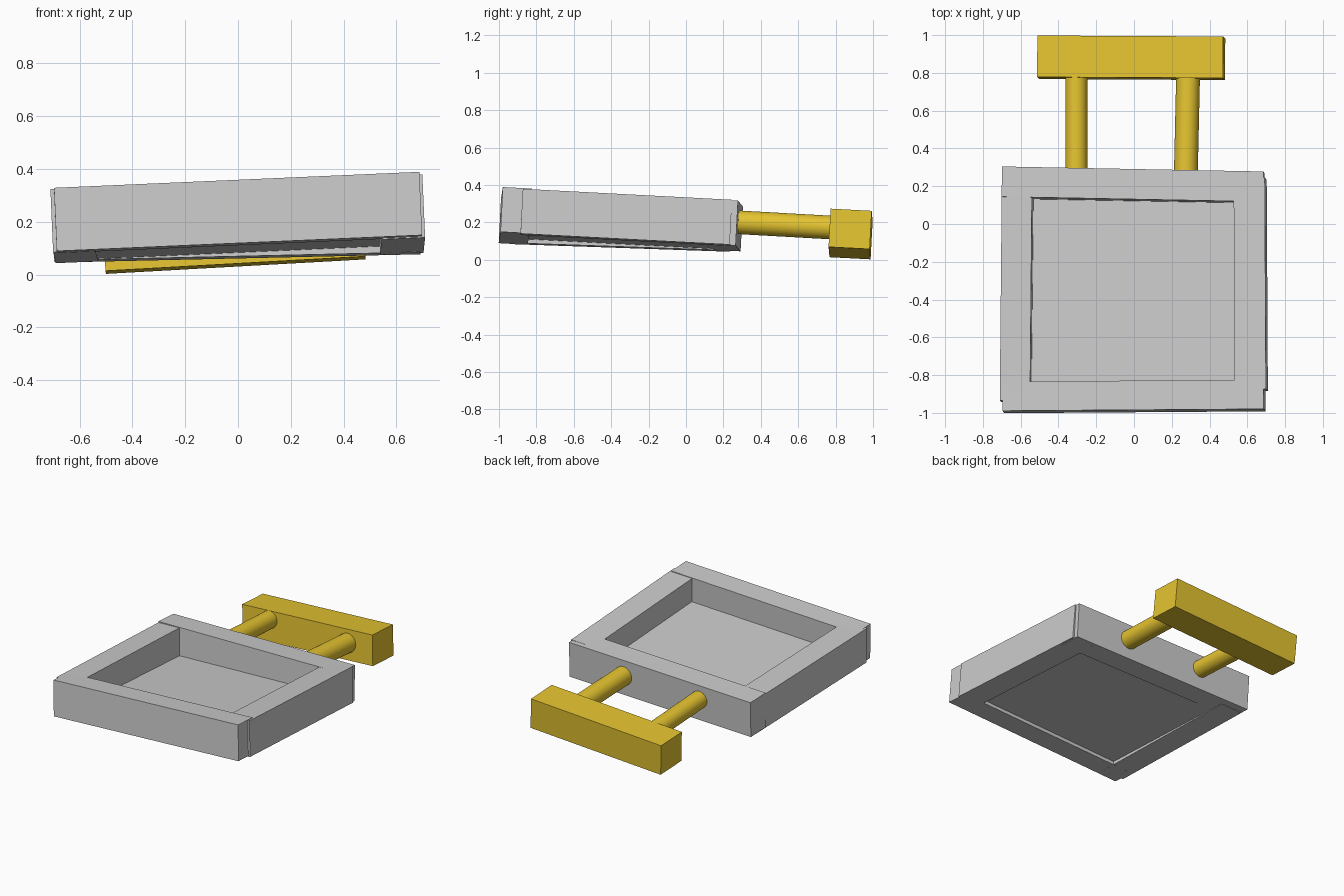
import bpy
from math import radians
from mathutils import Vector

if "Cube" in bpy.data.objects:
    bpy.data.objects.remove(bpy.data.objects["Cube"])

yellow = bpy.data.materials.new("yellow")
yellow.diffuse_color = (0.78, 0.55, 0.03, 1)
yellow.use_nodes = True
yellow.node_tree.nodes["Principled BSDF"].inputs["Base Color"].default_value = yellow.diffuse_color


def box(name, center, size, tilt, mat=None):
    """Box with full size and a tilt in degrees."""
    bpy.ops.mesh.primitive_cube_add(size=1, location=center,
                                    rotation=[radians(a) for a in tilt])
    ob = bpy.context.object
    ob.name = name
    ob.scale = size
    bpy.ops.object.transform_apply(location=False, rotation=False, scale=True)
    if mat:
        ob.data.materials.append(mat)
    return ob


def rod(name, start, end, radius, mat):
    """Smooth cylinder between two points."""
    a, b = Vector(start), Vector(end)
    d = b - a
    bpy.ops.mesh.primitive_cylinder_add(
        vertices=32, radius=radius, depth=d.length, location=(a + b) / 2,
        rotation=d.to_track_quat('Z', 'Y').to_euler())
    ob = bpy.context.object
    ob.name = name
    ob.data.materials.append(mat)
    bpy.ops.object.shade_smooth_by_angle()
    return ob


# Tray walls, each set slightly askew
walls = [
    ("front_wall", (0.00, -0.913, 0.235), (1.385, 0.155, 0.24), (-3.0, -2.5, 0.4)),
    ("back_wall", (-0.005, 0.205, 0.185), (1.385, 0.16, 0.24), (-3.0, -1.3, -1.1)),
    ("right_wall", (0.618, -0.32, 0.227), (0.165, 1.12, 0.24), (-3.0, -2.5, 0.45)),
    ("left_wall", (-0.62, -0.35, 0.187), (0.16, 1.18, 0.24), (-2.0, -2.5, -0.45)),
]
for w in walls:
    box(*w)

# Recessed tray floor
box("tray_floor", (0.0, -0.35, 0.133), (1.18, 1.06, 0.05), (-3.0, -2.5, 0))

# Handle rods and grip
rod("left_handle_rod", (-0.305, 0.20, 0.203), (-0.305, 0.86, 0.167), 0.058, yellow)
rod("right_handle_rod", (0.273, 0.20, 0.205), (0.288, 0.86, 0.168), 0.063, yellow)
box("handle_grip", (-0.015, 0.88, 0.138), (0.985, 0.22, 0.205),
    (-3.0, -3.2, -0.3), yellow)
